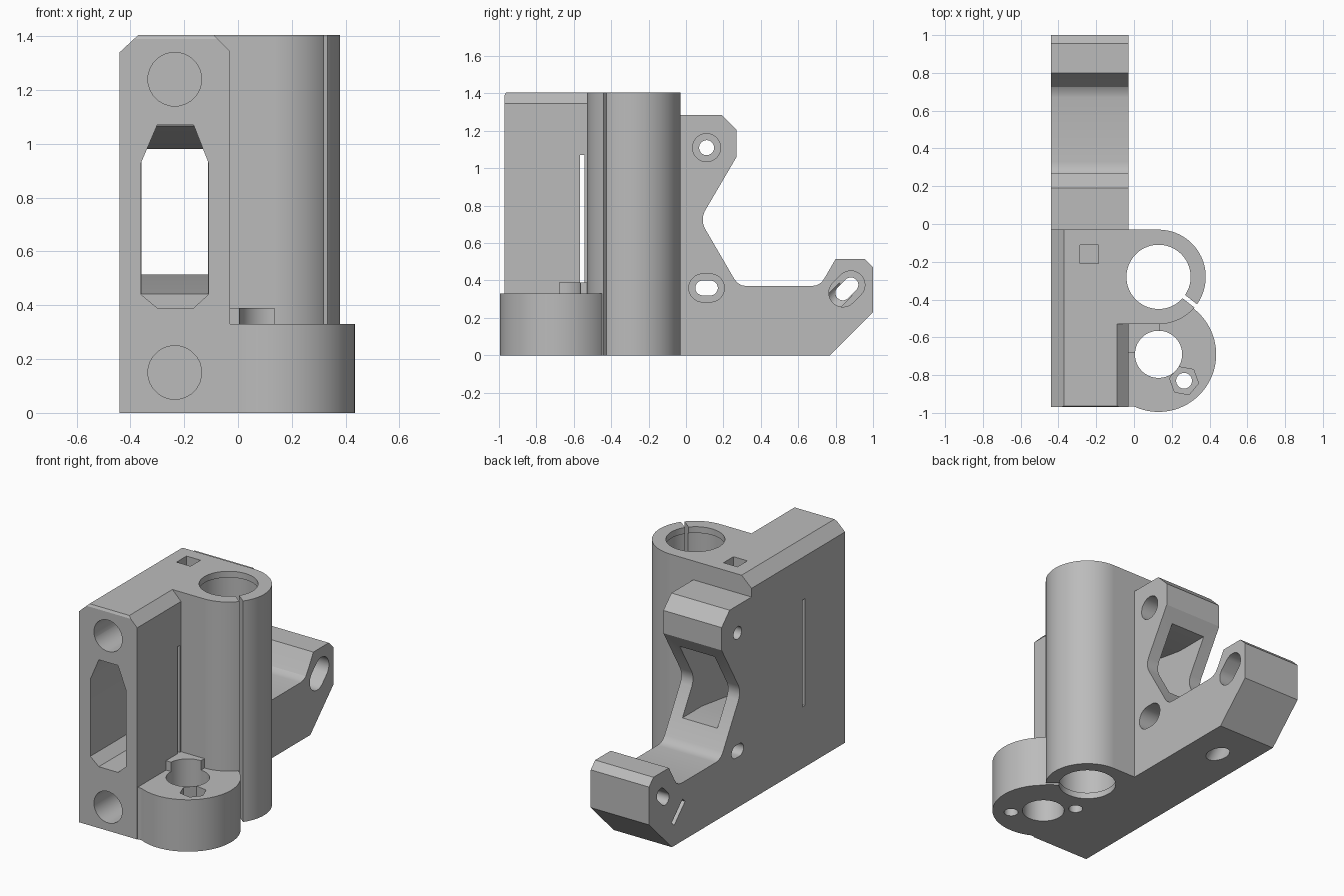
import bpy, bmesh, math
from mathutils import Matrix, Vector

cube = bpy.data.objects.get("Cube")
if cube:
    bpy.data.objects.remove(cube, do_unlink=True)

grey = bpy.data.materials.new("plain grey")
grey.use_nodes = True
grey.diffuse_color = (0.5, 0.5, 0.5, 1)
grey.node_tree.nodes["Principled BSDF"].inputs["Base Color"].default_value = (0.5, 0.5, 0.5, 1)


def prism(name, pts, axis, lo, hi, matrix=None):
    """Extrude a 2D outline along an axis."""
    def place(p, d):
        return {"x": (d, p[0], p[1]), "y": (p[0], d, p[1]), "z": (p[0], p[1], d)}[axis]
    bm = bmesh.new()
    face = bm.faces.new([bm.verts.new(place(p, lo)) for p in pts])
    ext = bmesh.ops.extrude_face_region(bm, geom=[face])
    shift = Vector(place((0, 0), hi - lo))
    bmesh.ops.translate(bm, vec=shift, verts=[v for v in ext["geom"] if isinstance(v, bmesh.types.BMVert)])
    bmesh.ops.recalc_face_normals(bm, faces=bm.faces)
    if matrix:
        bm.transform(matrix)
    mesh = bpy.data.meshes.new(name)
    bm.to_mesh(mesh)
    bm.free()
    mesh.materials.append(grey)
    obj = bpy.data.objects.new(name, mesh)
    bpy.context.collection.objects.link(obj)
    return obj


def slot(cx, cy, r, half=0.0, angle=0.0, n=48):
    """Circle outline, or a rounded slot when half is above zero."""
    pts = []
    for i in range(n):
        a = 2 * math.pi * (i + 0.5) / n
        s = half if math.cos(a) > 0 else -half
        x, y = r * math.cos(a) + s, r * math.sin(a)
        pts.append((cx + x * math.cos(angle) - y * math.sin(angle),
                    cy + x * math.sin(angle) + y * math.cos(angle)))
    return pts


def rect(x0, x1, y0, y1):
    return [(x0, y0), (x1, y0), (x1, y1), (x0, y1)]


def bar(cx, cy, length, width, angle):
    d = Vector((math.cos(angle), math.sin(angle))) * length / 2
    w = Vector((-math.sin(angle), math.cos(angle))) * width / 2
    c = Vector((cx, cy))
    return [tuple(p) for p in (c - d - w, c + d - w, c + d + w, c - d + w)]


L, R, TOP = -0.44, -0.03, 1.405       # side faces and top of the main block
MID = (L + R) / 2
BX, BY = 0.13, -0.28                  # bearing axis
RX, RY = 0.13, -0.69                  # rod axis
diag = math.radians(45)

# Main block with chamfered top edges
body = prism("carriage_body", [(L, 0), (R, 0), (R, 1.345), (-0.09, TOP), (-0.37, TOP), (L, 1.34)],
             "y", -0.97, -0.03)

# Side profile of the rear arm
arm = [(-0.2, 0), (0.77, 0), (1, 0.23), (1, 0.47), (0.955, 0.515), (0.8, 0.515),
       (0.745, 0.42), (0.725, 0.39), (0.7, 0.375), (0.67, 0.37), (0.33, 0.37), (0.3, 0.373),
       (0.275, 0.387), (0.257, 0.41), (0.1, 0.68), (0.09, 0.71), (0.09, 0.74), (0.1, 0.77),
       (0.27, 1.06), (0.27, 1.205), (0.19, 1.285), (-0.2, 1.285)]

solids = [
    prism("bearing_web", rect(-0.2, BX, -0.53, -0.03), "z", 0, TOP),
    prism("bearing_column", slot(BX, BY, 0.25, n=80), "z", 0, TOP),
    prism("rod_web", rect(-0.2, BX, -0.965, -0.4), "z", 0, 0.33),
    prism("rod_holder", slot(RX, RY, 0.305, n=80), "z", 0, 0.33),
    prism("nut_boss", rect(-0.1, 0.135, -0.68, -0.5), "z", 0.2, 0.39),
    prism("rear_arm", arm, "x", L, R),
]

window = [(-0.3, 1.07), (-0.165, 1.07), (-0.11, 0.93), (-0.11, 0.44),
          (-0.165, 0.39), (-0.3, 0.39), (-0.36, 0.44), (-0.36, 0.93)]
taper = [(-0.56, 0.44), (0.0, 0.515), (0.4, 0.515), (0.4, 0.98), (0.0, 0.98), (-0.56, 1.07)]
tilt = Matrix.Translation((MID, 0.5, 0)) @ Matrix.Rotation(-diag, 4, "X")
slit_a = math.radians(-38)

cutters = [
    # Bearing bore with end lips and clamping slit
    prism("bore", slot(BX, BY, 0.17, n=64), "z", -0.1, 1.5),
    prism("bore_relief", slot(BX, BY, 0.18, n=64), "z", 0.04, 1.365),
    prism("clamp_slit", bar(BX + 0.22 * math.cos(slit_a), BY + 0.22 * math.sin(slit_a),
                            0.14, 0.022, slit_a), "z", -0.1, 1.5),
    # Rod nut bore, screw holes and nut pocket
    prism("rod_bore", slot(RX, RY, 0.125), "z", -0.1, 0.6),
    prism("screw_front", slot(0.265, -0.83, 0.042, n=24), "z", -0.1, 0.6),
    prism("screw_rear", slot(-0.005, -0.55, 0.042, n=24), "z", -0.1, 0.25),
    prism("nut_pocket", slot(0.265, -0.83, 0.078, angle=math.radians(20), n=6), "z", 0.22, 0.6),
    # Belt window through the block and arm, with the side slit
    prism("window_front", window, "y", -1.1, -0.54),
    prism("window_rear", taper, "x", -0.358, -0.112),
    prism("side_slit", rect(-0.567, -0.542, 0.39, 1.07), "x", -0.6, 0.02),
    # Front sockets and top nut trap
    prism("socket_upper", slot(MID, 1.24, 0.1, n=24), "y", -1.1, -0.3),
    prism("socket_lower", slot(MID, 0.15, 0.1, n=24), "y", -1.1, -0.3),
    prism("top_trap", rect(-0.285, -0.187, -0.21, -0.11), "z", 1.18, 1.6),
    prism("front_bevel", [(-1.1, 1.39), (-0.97, 1.39), (-0.955, 1.42), (-1.1, 1.42)], "x", -0.6, 0.1),
    # Adjuster hole and its nut slit in the arm
    prism("adjuster_hole", slot(0, 0, 0.06, n=32), "z", -0.2, 0.5, tilt),
    prism("adjuster_nut", bar(0.705, 0.198, 0.155, 0.035, -diag), "x", -0.6, -0.17),
]
# Counterbored cross holes in the arm
for y, z, half, ang in ((0.11, 1.11, 0, 0), (0.11, 0.36, 0.02, 0), (0.86, 0.355, 0.03, diag)):
    cutters.append(prism("cross_hole", slot(y, z, 0.04, half, ang, 32), "x", -0.6, 0.1))
    cutters.append(prism("cross_counterbore", slot(y, z, 0.075, half, ang, 40), "x", -0.2, 0.1))

# Merge the solids, then take the cutters away
bpy.context.view_layer.objects.active = body
for operation, tools in (("UNION", solids), ("DIFFERENCE", cutters)):
    for tool in tools:
        tool.hide_render = True
        mod = body.modifiers.new(tool.name, "BOOLEAN")
        mod.operation = operation
        mod.solver = "EXACT"
        mod.object = tool
        bpy.ops.object.modifier_apply(modifier=mod.name)
        bpy.data.objects.remove(tool, do_unlink=True)

# Smooth the round walls and keep edges crisp
for o in bpy.context.selected_objects:
    o.select_set(False)
body.select_set(True)
bpy.ops.object.shade_smooth_by_angle(angle=math.radians(25))
